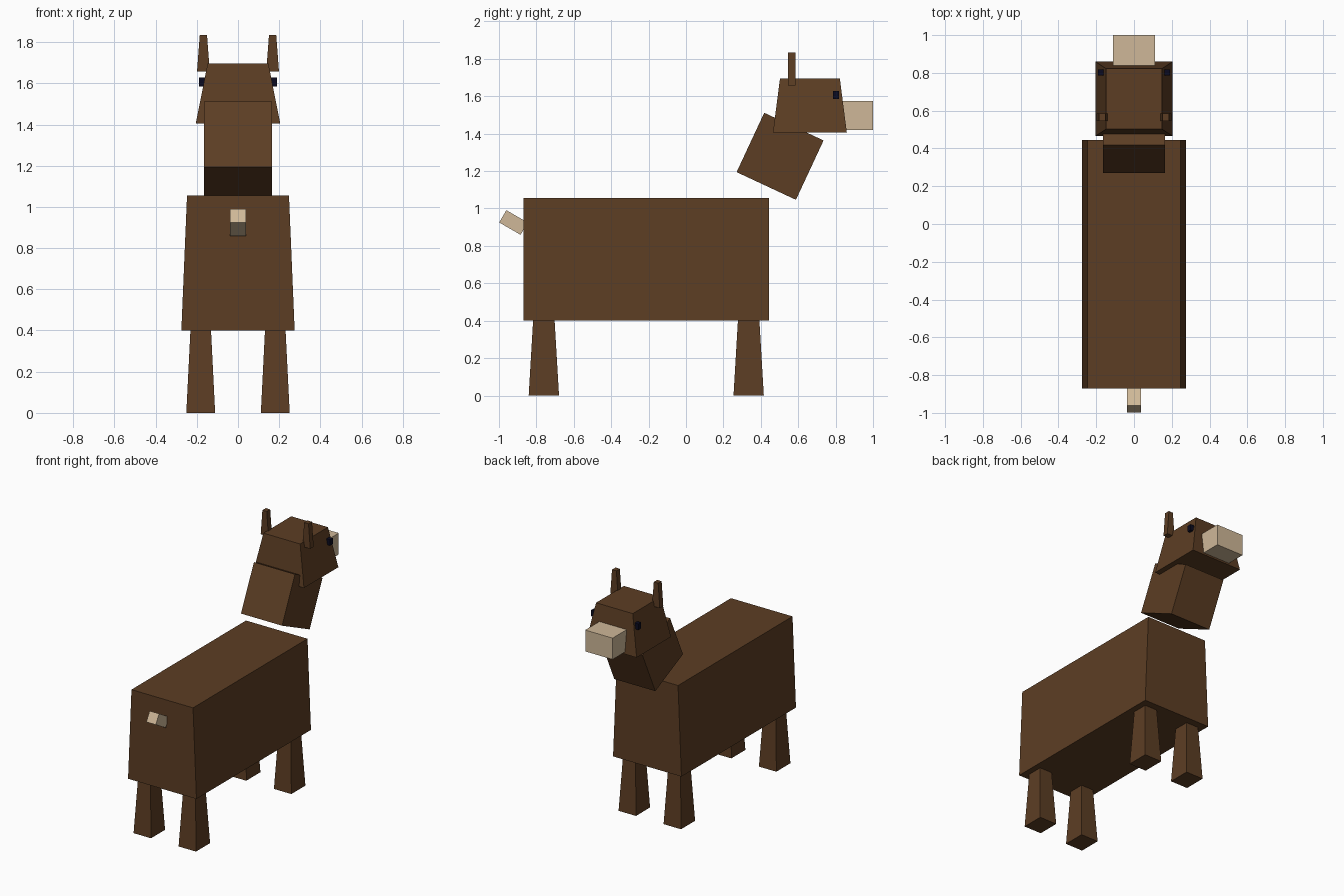
import bpy, bmesh, math
from mathutils import Matrix

if "Cube" in bpy.data.objects:
    bpy.data.objects.remove(bpy.data.objects["Cube"])


def material(name, rgb):
    m = bpy.data.materials.new(name)
    m.diffuse_color = (*rgb, 1.0)
    m.use_nodes = True
    m.node_tree.nodes["Principled BSDF"].inputs["Base Color"].default_value = m.diffuse_color
    return m


BROWN = material("brown coat", (0.107, 0.047, 0.017))
TAN = material("tan muzzle", (0.623, 0.477, 0.314))
DARK = material("dark eye", (0.003, 0.003, 0.014))


def block(name, mat, center, size, top=None, tilt=0.0):
    """Box of full size (x, y, z); top = (x, y) size of a tapered upper face; tilt about x."""
    bm = bmesh.new()
    bmesh.ops.create_cube(bm, size=1.0)
    for v in bm.verts:
        sx, sy = top if top and v.co.z > 0 else size[:2]
        v.co.x *= sx
        v.co.y *= sy
        v.co.z *= size[2]
    bm.transform(Matrix.Translation(center) @ Matrix.Rotation(math.radians(tilt), 4, 'X'))
    me = bpy.data.meshes.new(name)
    bm.to_mesh(me)
    bm.free()
    me.materials.append(mat)
    ob = bpy.data.objects.new(name, me)
    bpy.context.collection.objects.link(ob)
    return ob


# Torso, leaning neck and tapered head
block("body", BROWN, (0, -0.2125, 0.7275), (0.55, 1.315, 0.655), top=(0.495, 1.315))
block("neck", BROWN, (0, 0.503, 1.279), (0.33, 0.35, 0.35), tilt=-25)
block("head", BROWN, (0, 0.6625, 1.55), (0.41, 0.395, 0.29), top=(0.295, 0.32))

# Muzzle and stubby tail
block("muzzle", TAN, (0, 0.915, 1.497), (0.22, 0.17, 0.155))
block("tail", TAN, (0, -0.9225, 0.925), (0.076, 0.132, 0.076), tilt=-30)

# Paired parts
for side, s in (("left", -1), ("right", 1)):
    for end, y in (("front", 0.335), ("back", -0.76)):
        block(f"{end}_leg_{side}", BROWN, (s * 0.181, y, 0.2),
              (0.14, 0.162, 0.4), top=(0.1, 0.115))
    block(f"ear_{side}", BROWN, (s * 0.168, 0.565, 1.746), (0.062, 0.04, 0.178), top=(0.035, 0.04))
    block(f"eye_{side}", DARK, (s * 0.173, 0.802, 1.607), (0.034, 0.032, 0.044))
